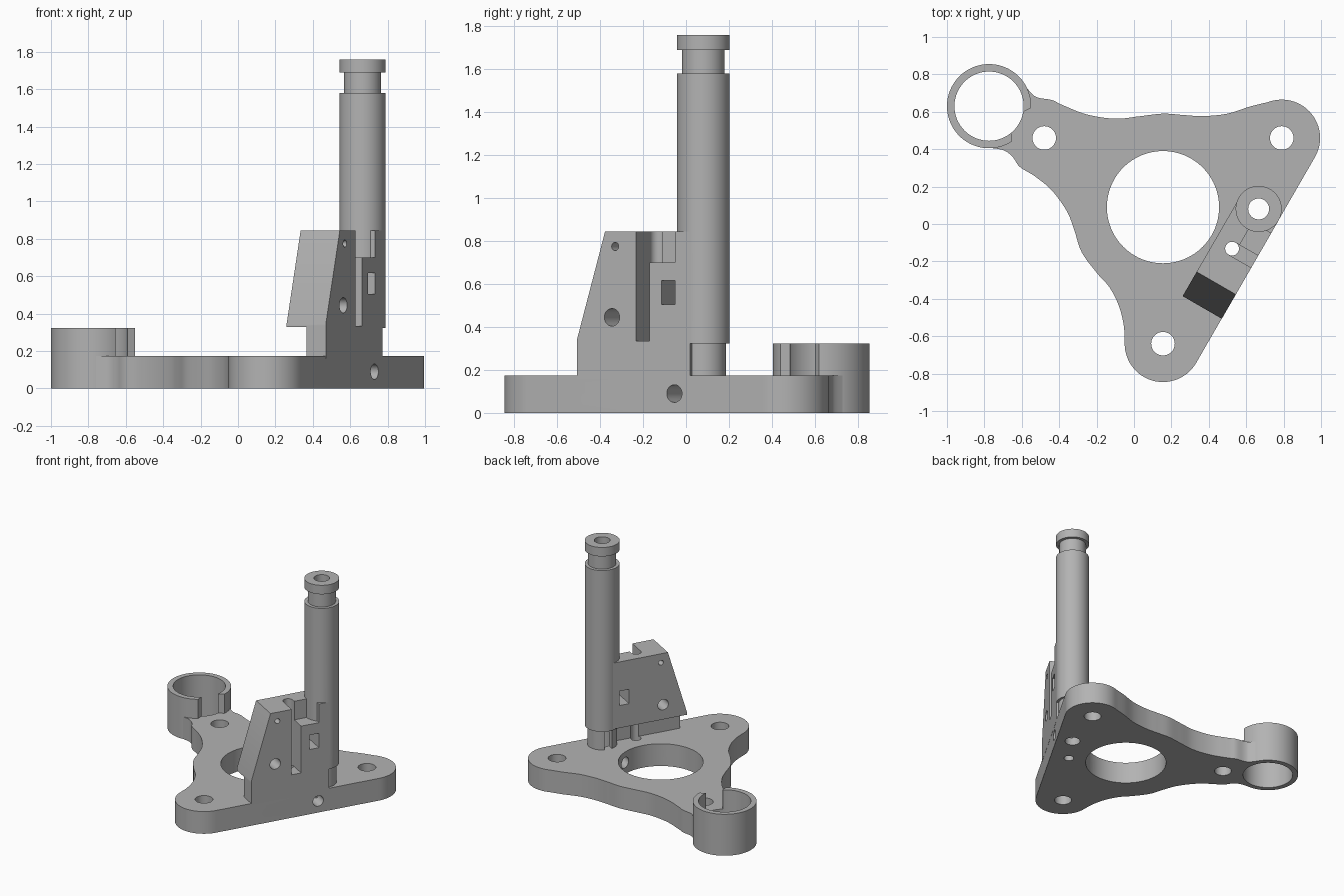
import bpy, bmesh, math
from mathutils import Matrix, Vector

cube = bpy.data.objects.get("Cube")
if cube:
    bpy.data.objects.remove(cube)

grey = bpy.data.materials.new("light grey")
grey.use_nodes = True
COLOUR = (0.45, 0.45, 0.45, 1)
grey.diffuse_color = COLOUR
grey.node_tree.nodes["Principled BSDF"].inputs["Base Color"].default_value = COLOUR

# Slanted side frame: u runs along the straight edge, n points out of it
C, S = math.cos(math.radians(60)), math.sin(math.radians(60))
SIDE = Matrix(((C, 0, S, 0), (S, 0, -C, 0), (0, 1, 0, 0), (0, 0, 0, 1)))


def xy(u, n):
    return (C * u + S * n, S * u - C * n)


def circle(c, r, count=64, a0=0, a1=360):
    full = abs(a1 - a0) == 360
    steps = count if full else count - 1
    angles = [math.radians(a0 + (a1 - a0) * i / steps) for i in range(count)]
    return [(c[0] + r * math.cos(a), c[1] + r * math.sin(a)) for a in angles]


def rect(a0, a1, b0, b1):
    return [(a0, b0), (a1, b0), (a1, b1), (a0, b1)]


def smooth_path(pts, steps=6):
    # Catmull-Rom curve through the points
    p = [Vector(q) for q in [pts[0]] + pts + [pts[-1]]]
    out = []
    for a, b, c, d in zip(p, p[1:], p[2:], p[3:]):
        for i in range(steps):
            t = i / steps
            q = (2 * b + (c - a) * t + (2 * a - 5 * b + 4 * c - d) * t * t
                 + (3 * b - a - 3 * c + d) * t ** 3) / 2
            out.append((q.x, q.y))
    return out + [pts[-1]]


def prism(name, pts, lo, hi, matrix=None):
    bm = bmesh.new()
    base = bm.faces.new([bm.verts.new((a, b, lo)) for a, b in pts])
    ext = bmesh.ops.extrude_face_region(bm, geom=[base])
    top = [v for v in ext["geom"] if isinstance(v, bmesh.types.BMVert)]
    bmesh.ops.translate(bm, verts=top, vec=(0, 0, hi - lo))
    if matrix:
        bm.transform(matrix)
    bmesh.ops.recalc_face_normals(bm, faces=bm.faces)
    mesh = bpy.data.meshes.new(name)
    bm.to_mesh(mesh)
    bm.free()
    mesh.materials.append(grey)
    ob = bpy.data.objects.new(name, mesh)
    bpy.context.collection.objects.link(ob)
    return ob


def combine(ob, others, operation):
    bpy.context.view_layer.objects.active = ob
    for other in others:
        mod = ob.modifiers.new(operation.lower(), "BOOLEAN")
        mod.operation, mod.solver, mod.object = operation, "EXACT", other
        bpy.ops.object.modifier_apply(modifier=mod.name)


def cutter(*args):
    ob = prism("cutter", *args)
    ob.hide_render = True
    return ob


BOLTS = [(-0.48, 0.46), (0.79, 0.46), (0.155, -0.64)]
RING = (-0.775, 0.63)
POST_U, POST_N = 0.403, 0.537
POST = xy(POST_U, POST_N)
THICK, EDGE = 0.173, 0.66

# Three-lobed base plate
back_edge = smooth_path([(-0.61, 0.78), (-0.55, 0.70), (-0.51, 0.675), (-0.44, 0.663),
                         (-0.38, 0.635), (-0.25, 0.585), (-0.1, 0.563), (0.03, 0.576),
                         (0.155, 0.59), (0.26, 0.583), (0.37, 0.577), (0.5, 0.59),
                         (0.62, 0.628), (0.71, 0.65)])
left_edge = smooth_path([(-0.05, -0.62), (-0.055, -0.54), (-0.08, -0.44), (-0.13, -0.34),
                         (-0.2, -0.26), (-0.28, -0.15), (-0.32, -0.03), (-0.36, 0.07),
                         (-0.44, 0.18), (-0.53, 0.255), (-0.61, 0.305), (-0.65, 0.36),
                         (-0.7, 0.395), (-0.78, 0.408)])
outline = (back_edge + circle(BOLTS[1], 0.205, 32, 105, -30)
           + circle(BOLTS[2], 0.205, 32, -30, -178) + left_edge)
plate = prism("base_plate", outline, 0, THICK)

# Open clip ring at the back corner
ring = prism("clip_ring", circle(RING, 0.225, 96), 0, 0.323)
ring_bore = cutter(circle(RING, 0.185, 96), -0.1, 0.5)
half_gap = [(0.1, 0.066), (0.175, 0.066), (0.2, 0.104), (0.3, 0.25)]
gap_shape = half_gap + [(a, -b) for a, b in reversed(half_gap)]
gap = cutter([(RING[0] + xy(b, a)[0], RING[1] + xy(b, a)[1]) for a, b in gap_shape],
             THICK, 0.5)

# Upright bracket: sloped block over a thinner foot
bracket = prism("bracket", [(-0.204, 0.33), (POST_U, 0.33), (POST_U, 0.845),
                            (-0.054, 0.845), (-0.204, 0.345)], 0.418, EDGE, SIDE)
foot = prism("bracket_foot", rect(-0.204, POST_U, 0.16, 0.335), 0.54, EDGE, SIDE)
combine(bracket, [foot], "UNION")

# Hollow post with a necked cap, stacked from discs
post = prism("post", circle(POST, 0.123), 0.323, 1.58)
sections = [prism("section", circle(POST, r), lo, hi) for r, lo, hi in
            [(0.105, 0.16, 0.4), (0.099, 1.5, 1.7), (0.123, 1.69, 1.76)]]
combine(post, sections, "UNION")

# Holes, grooves and slots
bolt_holes = [cutter(circle(c, 0.063, 40), -0.1, 0.5) for c in BOLTS]
centre_hole = cutter(circle((0.155, 0.09), 0.3, 96), -0.1, 0.5)
post_bore = cutter(circle(POST, 0.056, 40), -0.1, 2)
wire_hole = cutter(circle(xy(0.148, 0.52), 0.037, 32), -0.1, 1)
groove = cutter(rect(0.111, 0.185, 0.335, 1), 0.52, 1, SIDE)
notch = cutter(rect(0.15, 0.323, 0.70, 1), 0.545, 1, SIDE)
window = cutter(rect(0.248, 0.323, 0.505, 0.617), 0, 1, SIDE)
pins = [cutter(circle((u, z), r, 32), 0.2, 1, SIDE) for u, z, r in
        [(-0.017, 0.445, 0.041), (0, 0.775, 0.019), (-0.029, 0.09, 0.041),
         (0.318, 0.09, 0.041)]]
slit_shape = [(POST_U + 0.029, -0.1)] + circle((POST_U, 0.402), 0.029, 16, 0, 180) \
    + [(POST_U - 0.029, -0.1)]
slit = cutter(slit_shape, POST_N, 1, SIDE)
back_slit = cutter(rect(POST_U - 0.029, POST_U + 0.029, THICK, 0.32), 0.3, 0.6, SIDE)

combine(plate, [ring_bore, centre_hole, post_bore, wire_hole, slit] + bolt_holes + pins[2:],
        "DIFFERENCE")
combine(ring, [ring_bore, gap], "DIFFERENCE")
combine(bracket, [groove, notch, wire_hole, window, post_bore, slit, back_slit] + pins[:2],
        "DIFFERENCE")
combine(post, [post_bore, slit, back_slit, window], "DIFFERENCE")

# Remove helpers and smooth the round walls
parts = [plate, ring, bracket, post]
for ob in list(bpy.data.objects):
    if ob.name.startswith(("cutter", "section", "bracket_foot")):
        bpy.data.objects.remove(ob)
bpy.ops.object.select_all(action="DESELECT")
for ob in parts:
    ob.select_set(True)
bpy.context.view_layer.objects.active = plate
bpy.ops.object.shade_smooth_by_angle(angle=math.radians(30))
